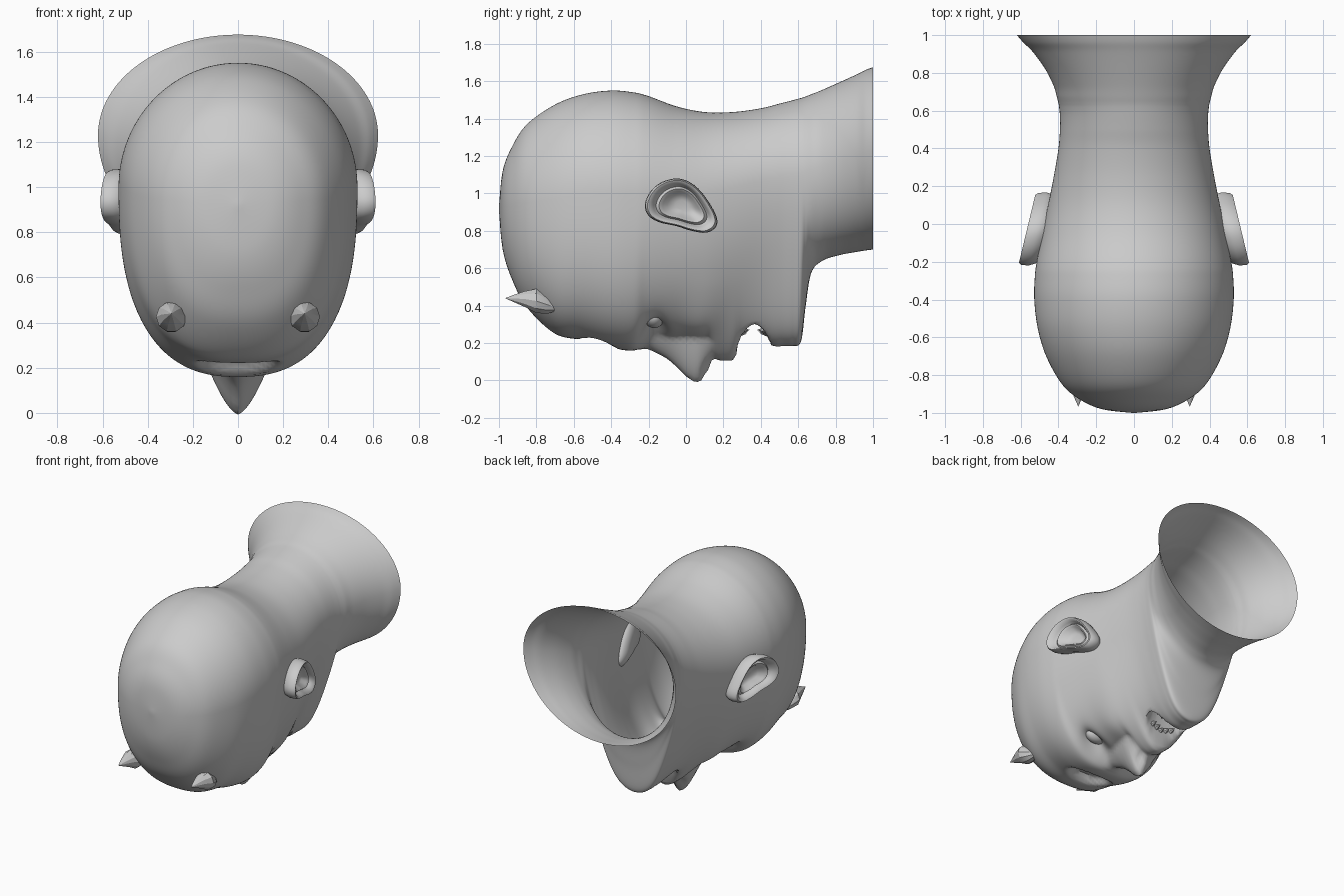
import bpy, bmesh, math

if "Cube" in bpy.data.objects:
    bpy.data.objects.remove(bpy.data.objects["Cube"])


def make_object(name, rings, cap_start=True, cap_end=False, angle=50):
    """Skin a list of closed rings into one smooth mesh object."""
    bm = bmesh.new()
    rows = [[bm.verts.new(p) for p in ring] for ring in rings]
    n = len(rows[0])
    for a, b in zip(rows, rows[1:]):
        for i in range(n):
            j = (i + 1) % n
            bm.faces.new((a[i], a[j], b[j], b[i]))
    if cap_start:
        bm.faces.new(rows[0][::-1])
    if cap_end:
        bm.faces.new(rows[-1])
    bmesh.ops.recalc_face_normals(bm, faces=bm.faces)
    mesh = bpy.data.meshes.new(name)
    bm.to_mesh(mesh)
    bm.free()
    ob = bpy.data.objects.new(name, mesh)
    bpy.context.collection.objects.link(ob)
    bpy.ops.object.select_all(action='DESELECT')
    ob.select_set(True)
    bpy.context.view_layer.objects.active = ob
    bpy.ops.object.shade_smooth_by_angle(angle=math.radians(angle))
    return ob


def spline(a, b, c, d, t):
    return 0.5 * (2*b + (c-a)*t + (2*a-5*b+4*c-d)*t*t + (3*b-a-3*c+d)*t**3)


def lerp_table(table, v):
    for (x0, y0), (x1, y1) in zip(table, table[1:]):
        if x0 <= v <= x1:
            return y0 + (y1 - y0) * (v - x0) / (x1 - x0)
    return 0.0


def smooth(a, b, v):
    t = max(0.0, min(1.0, (v - a) / (b - a)))
    return t * t * (3 - 2*t)


def bump(u, v, p=2):
    return math.exp(-u*u - abs(v)**p)


def pit(u, v, edge=0.3):
    """Flat-bottomed elliptical recess: 1 inside, 0 outside."""
    return smooth(0, edge, 1 - math.hypot(u, v))


# Head sections along y: y, top z, bottom z, half width, widest z, roundness
KEYS = [
    (-1.00, .93, .91, .01, .92, 2.0),
    (-.98, 1.12, .70, .17, .93, 2.1),
    (-.93, 1.25, .54, .285, .94, 2.3),
    (-.85, 1.37, .39, .38, .95, 2.4),
    (-.70, 1.475, .25, .465, .97, 2.5),
    (-.55, 1.53, .215, .51, 1.0, 2.5),
    (-.40, 1.55, .175, .528, 1.0, 2.55),
    (-.28, 1.54, .16, .525, 1.0, 2.5),
    (-.20, 1.52, .195, .515, 1.0, 2.4),
    (-.05, 1.465, .22, .485, 1.0, 2.3),
    (.10, 1.435, .20, .455, 1.0, 2.1),
    (.25, 1.435, .19, .425, 1.03, 1.95),
    (.40, 1.455, .20, .40, 1.07, 1.9),
    (.50, 1.48, .19, .392, 1.09, 1.85),
    (.57, 1.498, .185, .392, 1.1, 1.85),
    (.615, 1.51, .21, .396, 1.11, 1.85),
    (.64, 1.518, .40, .40, 1.12, 1.9),
    (.67, 1.53, .575, .408, 1.13, 2.0),
    (.73, 1.554, .64, .425, 1.15, 2.0),
    (.82, 1.594, .67, .47, 1.18, 2.0),
    (.91, 1.635, .687, .535, 1.2, 2.0),
    (.96, 1.66, .695, .585, 1.22, 2.0),
    (1.0, 1.675, .70, .62, 1.23, 2.0),
]
NOSE = [(-.26, 0), (-.2, .03), (-.1, .1), (0, .195), (.05, .218),
        (.08, .205), (.12, .13), (.145, 0)]


def face_relief(x, y):
    """Vertical offset of the face surface, positive goes into the head."""
    ax = abs(x)
    d = 0.09 * bump((ax - .2) / .1, (y + .175) / .06)         # eye sockets
    d += 0.065 * pit(x / .20, (y + .47) / .11, .45)           # brow recess
    width = .085 + .06 * max(0, min(1, (y + .2) / .25))
    if ax < width:                                            # nose
        d -= lerp_table(NOSE, y) * (1 - (ax / width) ** 1.5)
    d += 0.03 * bump((ax - .045) / .022, (y - .11) / .022)    # nostrils
    d -= 0.085 * bump(x / .15, (y - .205) / .075, 6)          # upper lip
    d += 0.17 * pit(x / .18, (y - .36) / .095, .4)            # open mouth
    d -= 0.01 * bump(x / .13, (y - .48) / .04)                # lower lip
    d -= 0.02 * bump((ax - .27) / .09, (y - .08) / .1)        # cheeks
    return d


SIDES, STEPS = 200, 8
rings = []
padded = [KEYS[0]] + KEYS + [KEYS[-1]]
for k in range(len(KEYS) - 1):
    last = k == len(KEYS) - 2
    for s in range(STEPS + (1 if last else 0)):
        y, zt, zb, w, zc, n = [spline(*q, s / STEPS) for q in zip(*padded[k:k+4])]
        throat = max(zb, .64)           # round neck with the chin hanging below it
        jaw = .6 * smooth(.1, .55, y)
        rim = 1 / (1 + (w / .30) ** 4)
        ring = []
        for i in range(SIDES):
            a = 2 * math.pi * i / SIDES
            c, sn = math.cos(a), math.sin(a)
            e = 2 / n if sn < 0 else 1.0
            x = w * math.copysign(abs(c) ** e, c)
            if sn >= 0:
                z = zc + (zt - zc) * sn
            else:
                drop = abs(sn) ** e
                z = zc - (zc - zb) * drop
                fall = (1 / (1 + (abs(x) / .30) ** 4) - rim) / (1 - rim)
                z += (zc - (zc - throat) * drop - (throat - zb) * fall - z) * jaw
                if z < .62:
                    z += face_relief(x, y) * smooth(.62, .5, z)
            ring.append((x, y, z))
        rings.append(ring)
make_object("head", rings)

# Ears: outline in the y-z plane, tilted outwards towards the crown
OUTLINE = [(.16, .82), (.165, .87), (.13, .94), (.08, 1.01), (.02, 1.06), (-.05, 1.08),
           (-.13, 1.06), (-.19, 1.01), (-.22, .94), (-.20, .88), (-.14, .845),
           (-.05, .825), (.03, .80), (.11, .79)]
EAR_MID = (-.02, .935)
# outline scale, depth from the outer plane
EAR_RINGS = [(.55, -.13), (.80, -.11), (.94, -.09), (1.0, -.055), (.98, -.015), (.93, 0),
             (.84, -.005), (.77, -.03), (.70, -.045), (.62, -.03), (.52, -.04),
             (.40, -.07), (.2, -.08)]


def smooth_loop(points, steps=4):
    m = len(points)
    return [tuple(spline(*q, s / steps) for q in
                  zip(*[points[(i + j - 1) % m] for j in range(4)]))
            for i in range(m) for s in range(steps)]


loop = smooth_loop(OUTLINE)
for side, sign in (("right", 1), ("left", -1)):
    ear = []
    for scale, depth in EAR_RINGS:
        ring = []
        for py, pz in loop:
            y = EAR_MID[0] + (py - EAR_MID[0]) * scale
            z = EAR_MID[1] + (pz - EAR_MID[1]) * scale
            ring.append((sign * (.567 - .24 * (y + .03) + depth), y, z))
        ear.append(ring)
    make_object(side + "_ear", ear, True, True, 60)

    # Short horns on the forehead
    horn = []
    for y, z, r in ((-.68, .385, .01), (-.74, .405, .05), (-.80, .425, .068),
                    (-.86, .435, .045), (-.91, .438, .025), (-.965, .44, .001)):
        horn.append([(sign * .295 + r * math.cos(a), y, z + r * math.sin(a))
                     for a in [2 * math.pi * i / 10 for i in range(10)]])
    make_object(side + "_horn", horn, True, True, 30)

    # Eyeballs set in the sockets
    bpy.ops.mesh.primitive_uv_sphere_add(segments=32, ring_count=16, radius=1,
                                         location=(sign * .195, -.17, .34))
    eye = bpy.context.object
    eye.name = side + "_eye"
    eye.scale = (.085, .055, .06)
    bpy.ops.object.shade_smooth()

# Teeth along the inside of the upper and lower lips
for row, y0, turn in (("upper", .30, 1), ("lower", .42, -1)):
    for i in range(-2, 3):
        bpy.ops.mesh.primitive_cone_add(
            vertices=6, radius1=.02, depth=.05,
            location=(i * .04, y0 + turn * .008 * abs(i), .25 + .01 * abs(i)),
            rotation=(-turn * math.pi / 2, 0, 0))
        bpy.context.object.name = f"{row}_tooth"
